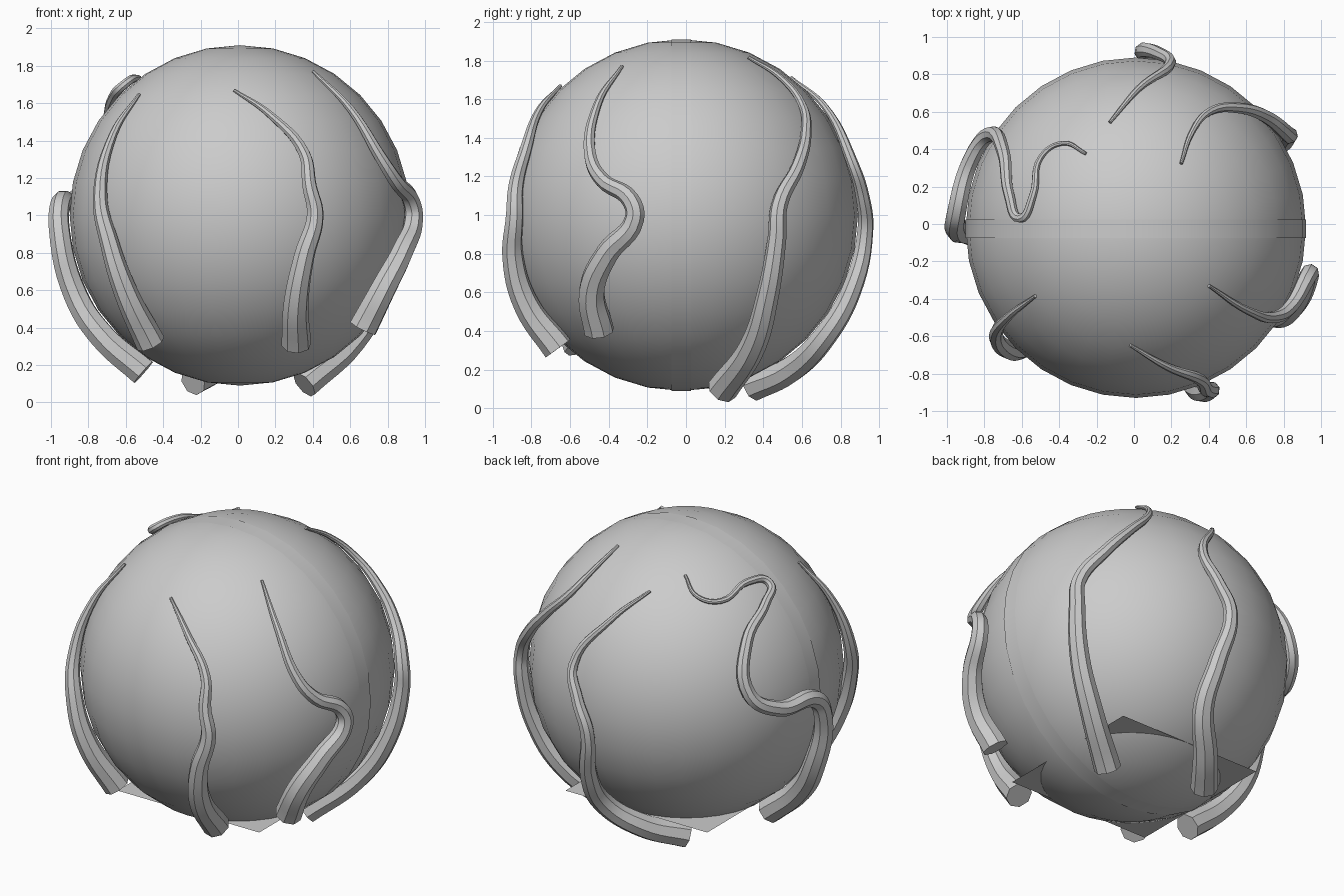
import bpy, math
from mathutils import Vector

if "Cube" in bpy.data.objects:
    bpy.data.objects.remove(bpy.data.objects["Cube"])

CENTRE = Vector((0.01, -0.02, 1.0))
R = 0.91
TIP, BASE = 0.009, 0.08


def smooth(ob):
    bpy.ops.object.select_all(action='DESELECT')
    ob.select_set(True)
    bpy.context.view_layer.objects.active = ob
    bpy.ops.object.shade_smooth_by_angle(angle=math.radians(40))


# main ball
bpy.ops.mesh.primitive_uv_sphere_add(segments=32, ring_count=16, radius=R, location=CENTRE)
ball = bpy.context.object
ball.name = "ball"
smooth(ball)

# thin flush band around the ball's middle
bpy.ops.mesh.primitive_cylinder_add(vertices=32, radius=R, depth=0.1, end_fill_type='NOTHING',
                                    location=(0.01, -0.025, 1.0),
                                    rotation=(math.pi / 2, 0, 0))
band = bpy.context.object
band.name = "middle_band"
smooth(band)

# flat square sheet whose corners poke out of the underside
bpy.ops.mesh.primitive_plane_add(size=1.0, location=(0, 0, 0.255))
bpy.context.object.name = "base_sheet"


def tendril(name, pts):
    """Tapered tube from thin tip to thick base, resting on the ball."""
    pts = [Vector(p) for p in pts]
    dist = [0.0]
    for a, b in zip(pts, pts[1:]):
        dist.append(dist[-1] + (b - a).length)
    cu = bpy.data.curves.new(name, 'CURVE')
    cu.dimensions = '3D'
    cu.resolution_u = 6
    cu.bevel_depth = 1.0
    cu.bevel_resolution = 2
    cu.use_fill_caps = True
    sp = cu.splines.new('BEZIER')
    sp.bezier_points.add(len(pts) - 1)
    for bp, p, d in zip(sp.bezier_points, pts, dist):
        r = TIP + (BASE - TIP) * d / dist[-1]
        bp.co = CENTRE + (p - CENTRE).normalized() * (R + r)
        bp.radius = r
        bp.handle_left_type = bp.handle_right_type = 'AUTO'
    ob = bpy.data.objects.new(name, cu)
    bpy.context.collection.objects.link(ob)
    bpy.ops.object.select_all(action='DESELECT')
    ob.select_set(True)
    bpy.context.view_layer.objects.active = ob
    bpy.ops.object.convert(target='MESH')
    smooth(bpy.context.object)


tendril("tendril_back", [
    (-.13, .55, 1.72), (.02, .72, 1.56), (.19, .84, 1.27), (.13, .92, 1.1),
    (.05, .93, .92), (.09, .86, .6), (.08, .72, .38), (-.08, .55, .2), (-.25, .36, .08)])
tendril("tendril_back_right", [
    (.25, .32, 1.81), (.31, .49, 1.72), (.41, .61, 1.58), (.55, .62, 1.42), (.70, .58, 1.25),
    (.83, .49, 1.05), (.84, .48, .88), (.76, .42, .58), (.62, .35, .32), (.36, .19, .08)])
tendril("tendril_left", [
    (-.26, .38, 1.79), (-.38, .43, 1.7), (-.5, .36, 1.68), (-.54, .15, 1.73), (-.6, .03, 1.69),
    (-.66, .15, 1.62), (-.68, .37, 1.47), (-.77, .47, 1.2), (-.87, .32, 1.08),
    (-.94, .06, 1.06), (-.95, -.02, .92), (-.85, -.05, .58), (-.72, -.1, .36), (-.5, -.12, .17)])
tendril("tendril_front_left", [
    (-.52, -.38, 1.64), (-.65, -.48, 1.42), (-.73, -.59, 1.1), (-.68, -.66, .85),
    (-.61, -.67, .58), (-.49, -.58, .28)])
tendril("tendril_front", [
    (-.02, -.65, 1.67), (.17, -.74, 1.52), (.34, -.8, 1.32), (.37, -.85, 1.15),
    (.405, -.87, 1.0), (.36, -.91, .78), (.32, -.85, .52), (.32, -.68, .29)])
tendril("tendril_front_right", [
    (.40, -.33, 1.77), (.59, -.45, 1.55), (.76, -.49, 1.3), (.84, -.43, 1.18),
    (.93, -.29, 1.08), (.95, -.27, .98), (.88, -.41, .8), (.80, -.5, .6), (.70, -.47, .37)])
